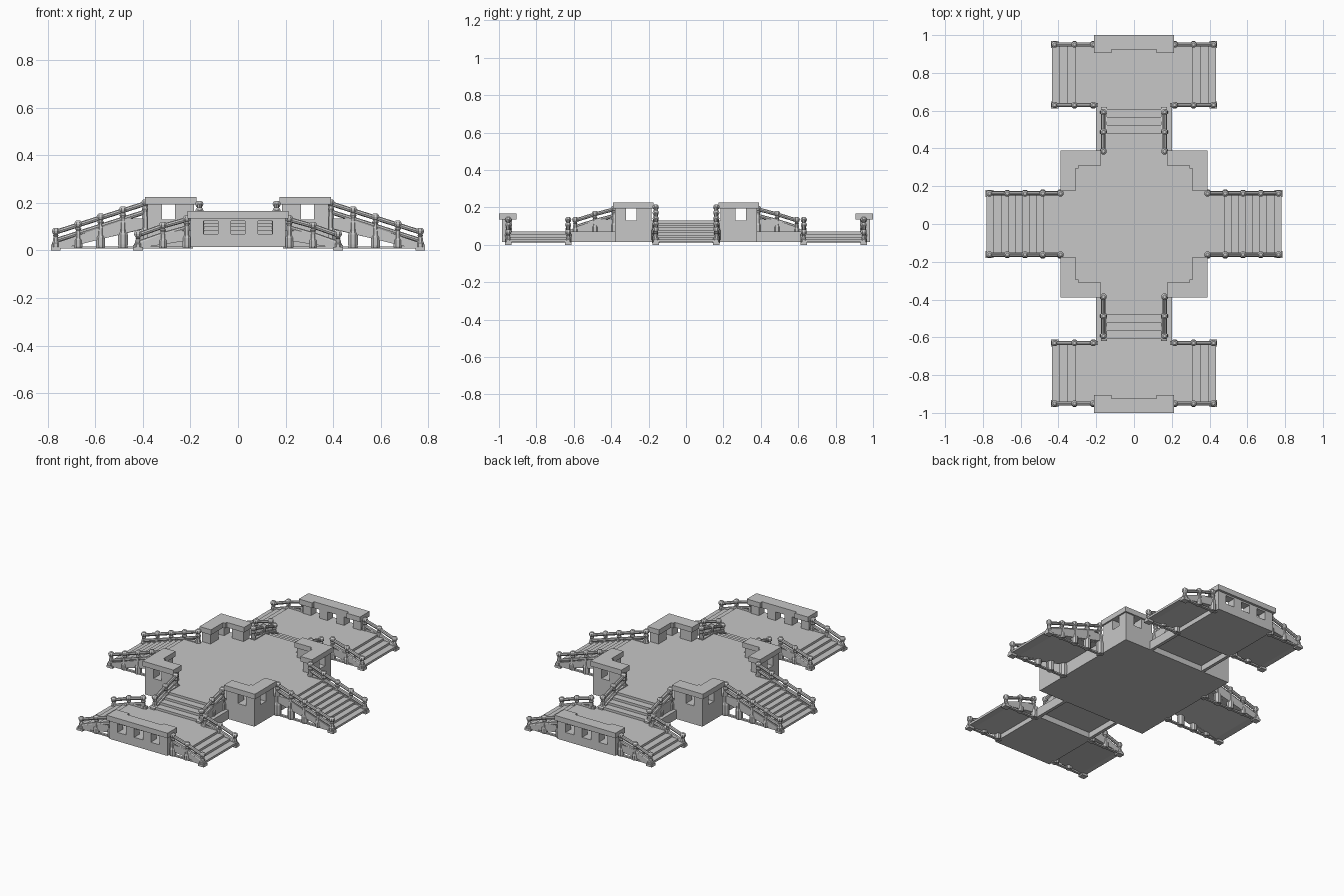
import bpy, bmesh, math
from mathutils import Vector

if "Cube" in bpy.data.objects:
    bpy.data.objects.remove(bpy.data.objects["Cube"], do_unlink=True)

stone = bpy.data.materials.new("grey stone")
stone.use_nodes = True
GREY = (0.57, 0.57, 0.57, 1)
stone.diffuse_color = GREY
stone.node_tree.nodes["Principled BSDF"].inputs["Base Color"].default_value = GREY

BASE, LOW, HIGH = 0.015, 0.07, 0.13      # underside, landing deck, main deck


def finish(name, bm):
    bmesh.ops.recalc_face_normals(bm, faces=bm.faces)
    mesh = bpy.data.meshes.new(name)
    bm.to_mesh(mesh)
    bm.free()
    mesh.materials.append(stone)
    ob = bpy.data.objects.new(name, mesh)
    bpy.context.collection.objects.link(ob)


def prism(name, outline, place, a, b):
    """Extrude an outline; place(u, v, w) maps it to a 3D point."""
    bm = bmesh.new()
    face = bm.faces.new([bm.verts.new(place(u, v, a)) for u, v in outline])
    new = bmesh.ops.extrude_face_region(bm, geom=[face])["geom"]
    shift = Vector(place(0, 0, b)) - Vector(place(0, 0, a))
    bmesh.ops.translate(bm, vec=shift, verts=[g for g in new if isinstance(g, bmesh.types.BMVert)])
    finish(name, bm)


def rect(u0, u1, v0, v1):
    return [(u0, v0), (u1, v0), (u1, v1), (u0, v1)]


def rod(name, start, end, radius):
    start, end = Vector(start), Vector(end)
    d = end - start
    bm = bmesh.new()
    bmesh.ops.create_cone(bm, cap_ends=True, segments=8, radius1=radius, radius2=radius, depth=d.length)
    turn = d.to_track_quat('Z', 'Y')
    for v in bm.verts:
        v.co = turn @ v.co + (start + end) / 2
    finish(name, bm)


def baluster(name, x, y, bottom, top):
    """Turned post: heavy belly, narrow neck and a ball; taller ones are fatter."""
    h = top - bottom - 0.03
    fat = 0.75 + 2 * h
    profile = [(0.019, 0), (0.021, 0.1), (0.021, 0.38), (0.016, 0.48), (0.015, 0.7),
               (0.011, 0.85), (0.015, 0.93), (0.01, 1)]
    rings = [(r * fat, bottom + t * h) for r, t in profile]
    for k in range(1, 6):
        a = math.pi * k / 6
        rings.append((0.018 * math.sin(a), top - 0.016 - 0.016 * math.cos(a)))
    bm = bmesh.new()
    n, prev = 8, None
    for r, z in rings:
        ring = [bm.verts.new((x + r * math.cos(math.tau * (i + .5) / n),
                              y + r * math.sin(math.tau * (i + .5) / n), z)) for i in range(n)]
        if prev:
            for i in range(n):
                j = (i + 1) % n
                bm.faces.new((prev[i], prev[j], ring[j], ring[i]))
        else:
            bm.faces.new(ring)
        prev = ring
    bm.faces.new(prev)
    finish(name, bm)


def railing(name, points, bottom):
    """Balusters at the given points (x, y, top) joined by two handrails."""
    for x, y, top in points:
        baluster(name + "_baluster", x, y, bottom, top)
    for a, b in zip(points, points[1:]):
        for drop, r in ((0.02, 0.01), (0.055, 0.01)):
            rod(name + "_rail", (a[0], a[1], a[2] - drop), (b[0], b[1], b[2] - drop), r)


def stair_outline(start, first, end, top, bottom, steps, under):
    """Flat head and equal steps down; the outline closes along the underside points."""
    pts = [(start, top)]
    run, rise = (end - first) / steps, (top - bottom) / (steps + 1)
    for k in range(steps):
        u, z = first + run * k, top - rise * k
        pts += [(u, z), (u, z - rise)]
    return pts + [(end, bottom + rise), (end, bottom)] + under


def flat_box(name, xs, ys, zs):
    prism(name, rect(*xs, *ys), lambda u, v, w: (u, v, w), *zs)


# Main platform
flat_box("main_platform", (-.38, .38), (-.38, .38), (BASE, HIGH))

# Corner parapets: L-shaped caps on posts with open windows
for sx in (-1, 1):
    for sy in (-1, 1):
        def corner(u, v, w): return (sx * u, sy * v, w)
        cap = [(.39, .175), (.39, .39), (.175, .39), (.175, .31), (.295, .31),
               (.295, .295), (.31, .295), (.31, .175)]
        prism("corner_parapet_cap", cap, corner, .193, .225)
        prism("corner_post", rect(.32, .38, .32, .38), corner, HIGH, .195)
        prism("corner_end_post", rect(.185, .265, .32, .38), corner, HIGH, .195)
        prism("corner_end_post", rect(.32, .38, .185, .265), corner, HIGH, .195)

# Wide side stairs with railings
for sx in (-1, 1):
    def along_x(u, v, w): return (sx * u, w, v)
    outline = stair_outline(.37, .48, .78, HIGH, BASE, 8, [(.73, .012), (.37, .095)])
    prism("side_stairs", outline, along_x, -.15, .15)
    for sy in (-1, 1):
        y = sy * .162
        stringer = [(.38, .095), (.38, .135), (.46, .135), (.785, .025), (.785, .008), (.72, .012)]
        prism("side_stringer", stringer, along_x, y - .012, y + .012)
        prism("side_plinth", rect(.38, .785, .008, .017), along_x, y - .008, y + .008)
        railing("side_stairs", [(sx * (.765 - .094 * k), y, .097 + .03 * k) for k in range(5)], .01)
        flat_box("side_foot", sorted((sx * .745, sx * .785)), (y - .018, y + .018), (0, .014))

for sy in (-1, 1):
    def along_y(u, v, w): return (w, sy * u, v)

    # Bridge stairs between the main platform and the landing
    outline = stair_outline(.37, .48, .61, HIGH, LOW, 3, [(.61, .05), (.37, .05)])
    prism("bridge_stairs", outline, along_y, -.145, .145)
    for sx in (-1, 1):
        prism("bridge_side_wall", rect(.37, .63, BASE, LOW), along_y, sx * .18, sx * .2)
        prism("bridge_ledge", rect(.37, .63, .05, LOW), along_y, sx * .14, sx * .2)
        stringer = [(.37, .06), (.37, .135), (.47, .135), (.62, .08), (.62, .06)]
        prism("bridge_stringer", stringer, along_y, sx * .143, sx * .175)
        railing("bridge", [(sx * .162, sy * y, z) for y, z in ((.385, .21), (.487, .183), (.592, .15))], LOW - .01)

    # Landing with its outer windowed parapet
    prism("landing", rect(.61, .985, BASE, LOW), along_y, -.2, .2)

    def flat(u, v, w): return (u, sy * v, w)
    cap = [(-.212, 1), (.212, 1), (.212, .905), (.12, .905), (.12, .925),
           (-.12, .925), (-.12, .905), (-.212, .905)]
    prism("landing_parapet_cap", cap, flat, .134, .166)
    for a, b in ((-.2, -.145), (-.085, -.03), (.03, .085), (.145, .2)):
        prism("landing_post", rect(a, b, .93, .985), flat, LOW, .136)
    prism("landing_lintel", rect(-.2, .2, .93, .985), flat, .124, .136)

    # Short stairs on both ends of the landing
    for sx in (-1, 1):
        def short(u, v, w): return (sx * u, sy * w, v)
        outline = stair_outline(.19, .31, .435, LOW, BASE, 3, [(.4, .012), (.19, .045)])
        prism("landing_stairs", outline, short, .635, .945)
        for y in (.63, .95):
            stringer = [(.19, .045), (.19, .085), (.29, .078), (.44, .022), (.44, .008), (.4, .012)]
            prism("landing_stringer", stringer, short, y - .01, y + .01)
            prism("landing_plinth", rect(.19, .44, .008, .017), short, y - .008, y + .008)
            prism("landing_foot", rect(.4, .44, 0, .014), short, y - .018, y + .018)
            points = [(sx * x, sy * y, z) for x, z in ((.42, .085), (.315, .122), (.215, .15))]
            railing("landing_stairs", points, .01)
